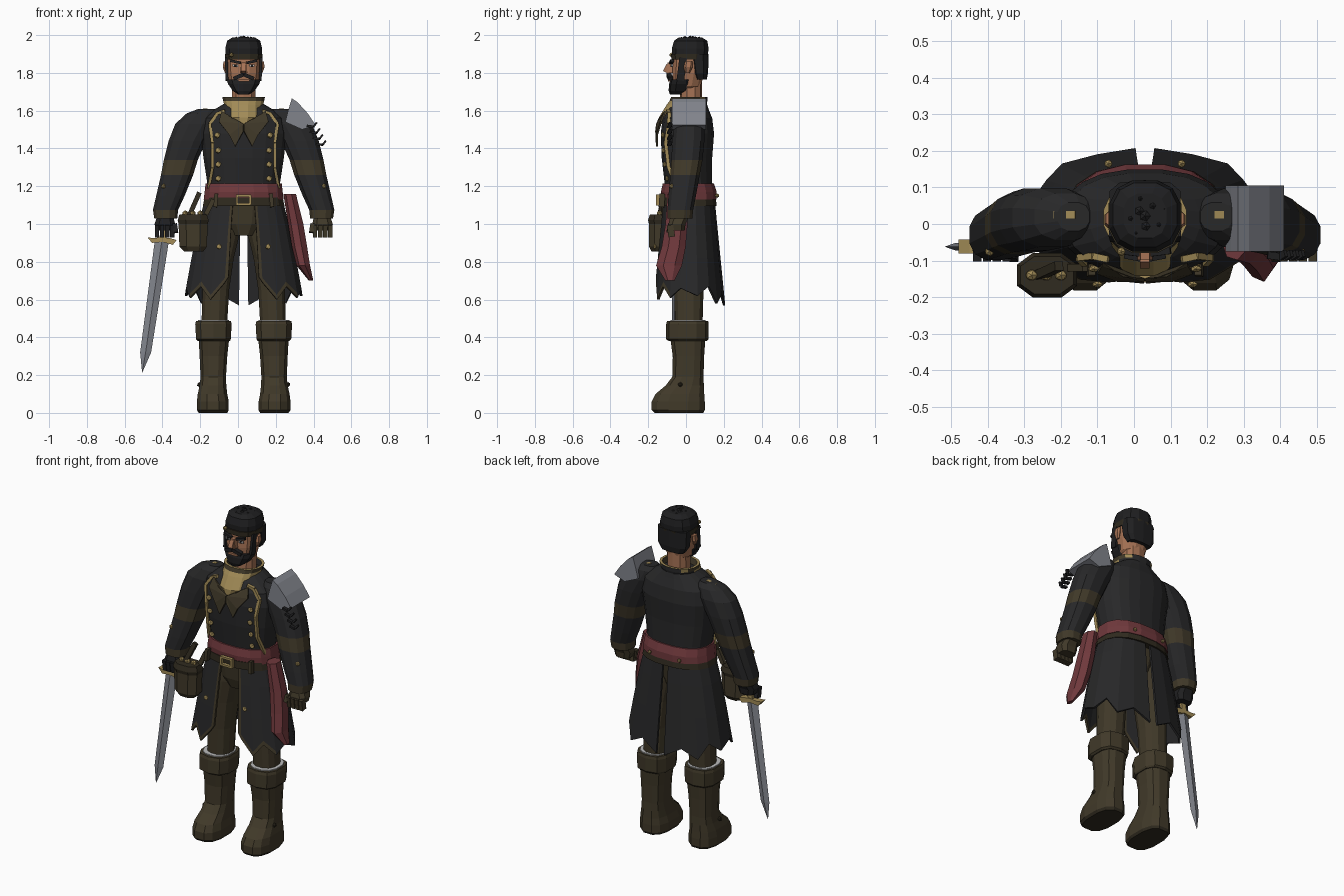
import bpy, bmesh, math, random
from mathutils import Vector, Matrix

random.seed(4)
CX = 0.03  # body centre line
COL = {"coat_black": (.021, .021, .022), "hair_black": (.014, .014, .015), "leather": (.052, .041, .022),
       "dark_leather": (.03, .024, .014), "gold": (.36, .26, .095), "sash_red": (.16, .04, .045),
       "steel": (.22, .23, .26), "skin": (.38, .17, .09), "pale": (.5, .5, .5)}
MATS = {}
for k, c in COL.items():
    MATS[k] = bpy.data.materials.new(k)
    MATS[k].diffuse_color = (*c, 1)


def finish(name, bm, mat):
    """mat is a colour name or a rule from face centre and normal to a colour name"""
    bmesh.ops.recalc_face_normals(bm, faces=bm.faces)
    me = bpy.data.meshes.new(name)
    used = []
    for f in bm.faces:
        f.normal_update()
        m = mat(f.calc_center_median(), f.normal) if callable(mat) else mat
        if m not in used:
            used.append(m)
            me.materials.append(MATS[m])
        f.material_index = used.index(m)
    bm.to_mesh(me)
    bm.free()
    ob = bpy.data.objects.new(name, me)
    bpy.context.collection.objects.link(ob)
    return ob


def sp(v, p):
    return math.copysign(abs(v) ** (2 / p), v)


def loft(name, rings, mat, n=12, p=2.4, phase=.5):
    """rings of (z, x0, x1, y0, y1) joined into a closed body"""
    bm = bmesh.new()
    rows = []
    for z, x0, x1, y0, y1 in rings:
        a = [math.tau * (i + phase) / n for i in range(n)]
        rows.append([bm.verts.new(((x0 + x1) / 2 + abs(x1 - x0) / 2 * sp(math.cos(t), p),
                                   (y0 + y1) / 2 + (y1 - y0) / 2 * sp(math.sin(t), p), z)) for t in a])
    for r, q in zip(rows, rows[1:]):
        for i in range(n):
            j = (i + 1) % n
            bm.faces.new((r[i], r[j], q[j], q[i]))
    bm.faces.new(rows[0])
    bm.faces.new(rows[-1])
    return finish(name, bm, mat)


def side(rings, s):
    return [(z, CX + s * a, CX + s * b, c, d) for z, a, b, c, d in rings]


def bar(name, a, b, w, t, mat):
    """box from a to b, w wide across and t thick toward the front"""
    a, b = Vector(a), Vector(b)
    d = (b - a).normalized()
    u = d.cross(Vector((0, 1, 0))).normalized()
    v = d.cross(u)
    bm = bmesh.new()
    bmesh.ops.create_cube(bm, size=1, matrix=Matrix.Translation((a + b) / 2) @
                          Matrix((u * w, v * t, d * (b - a).length)).transposed().to_4x4())
    return finish(name, bm, mat)


def ball(name, c, r, mat, flat=1):
    bm = bmesh.new()
    bmesh.ops.create_icosphere(bm, subdivisions=1, radius=r,
                               matrix=Matrix.Translation(c) @ Matrix.Diagonal((1, flat, 1, 1)))
    return finish(name, bm, mat)


def prism(name, pts, y0, y1, mat):
    bm = bmesh.new()
    f = bm.faces.new([bm.verts.new((x, y0, z)) for x, z in pts])
    g = bmesh.ops.extrude_face_region(bm, geom=[f])["geom"]
    bmesh.ops.translate(bm, vec=(0, y1 - y0, 0), verts=[v for v in g if isinstance(v, bmesh.types.BMVert)])
    return finish(name, bm, mat)


# Coat body
TORSO = [(1.12, -.17, .23, -.115, .15), (1.22, -.165, .225, -.115, .14), (1.35, -.185, .245, -.13, .14),
         (1.48, -.2, .26, -.135, .15), (1.56, -.185, .245, -.125, .14), (1.61, -.12, .18, -.1, .12),
         (1.64, -.07, .13, -.07, .11)]
loft("coat_body", TORSO, "coat_black", 20)


def chest(x, z, off=.008):
    """point lying just in front of the coat at x, z"""
    for r, q in zip(TORSO, TORSO[1:]):
        if z <= q[0]:
            break
    t = (z - r[0]) / (q[0] - r[0])
    _, x0, x1, y0, y1 = [a + (b - a) * t for a, b in zip(r, q)]
    k = min(.98, abs(x - (x0 + x1) / 2) / ((x1 - x0) / 2))
    return Vector((x, (y0 + y1) / 2 - (y1 - y0) / 2 * (1 - k ** 2.4) ** (1 / 2.4) - off, z))


# Standing collar with gold front, hollow at the neck
loft("collar", [(1.53, -.03, .09, -.145, .1), (1.565, -.075, .135, -.145, .11), (1.63, -.075, .135, -.105, .11),
                (1.65, -.08, .14, -.09, .115), (1.672, -.085, .145, -.08, .115), (1.672, -.07, .13, -.065, .1),
                (1.63, -.06, .12, -.05, .09)],
     lambda c, n: ("leather" if c.z > 1.645 and n.z < .5 and c.y < .06 else
                   "gold" if c.y < .04 or n.z > .9 or c.y < .1 and c.z > 1.66 else "coat_black"), 16, 2.2)

# Lapels, gold piping, buttons and shoulder tabs
for s in (-1, 1):
    bm = bmesh.new()
    vs = [bm.verts.new(chest(CX + s * d, z, o)) for d, z, o in
          [(0, 1.53, .02), (0, 1.49, .02), (.045, 1.41, .018), (.075, 1.47, .018),
           (.13, 1.54, .018), (.115, 1.595, .02), (.06, 1.56, .022)]]
    for i in range(1, 6):
        bm.faces.new((vs[0], vs[i], vs[i + 1]))
    lapel = finish("lapel", bm, "leather")
    lapel.modifiers.new("thick", "SOLIDIFY").thickness = .01
    line = [(.1, 1.6), (.14, 1.585), (.18, 1.53), (.165, 1.43), (.165, 1.3), (.185, 1.19)]
    for (d, z), (e, w) in zip(line, line[1:]):
        bar("gold_piping", chest(CX + s * d, z), chest(CX + s * e, w), .016, .018, "gold")
    for d, z in [(.14, 1.47), (.135, 1.39), (.135, 1.315), (.135, 1.24)]:
        ball("coat_button", chest(CX + s * d, z), .017, "gold", .6)
    bar("shoulder_tab", (CX + s * .19, .025, 1.607), (CX + s * .25, .025, 1.6), .012, .02, "gold")

# Sash, belt and buckle
loft("waist_sash", [(1.13, -.185, .245, -.13, .165), (1.17, -.18, .24, -.135, .165), (1.215, -.175, .235, -.125, .15)],
     "sash_red", 16)
loft("belt", [(1.095, -.19, .25, -.135, .165), (1.14, -.18, .24, -.135, .16)], "dark_leather", 16)
for a, b in [((-.01, 1.105), (.07, 1.105)), ((-.01, 1.15), (.07, 1.15)),
             ((-.005, 1.105), (-.005, 1.15)), ((.065, 1.105), (.065, 1.15))]:
    bar("buckle", (a[0], -.15, a[1]), (b[0], -.15, b[1]), .012, .02, "gold")
for s in (-1, 1):
    bar("belt_loop", (CX + s * .145, -.125, 1.16), (CX + s * .15, -.13, 1.09), .02, .03, "leather")
    ball("sash_stud", (CX + s * .1, .165, 1.15), .012, "gold")

# Coat skirts, split at front and back with a ragged hem
ANG = [.24, .3, .55, .8, 1.1, 1.4, 1.75, 2.1, 2.4, 2.75, 3.08]
HEM = [.72, .69, .6, .67, .61, .66, .62, .67, .58, .63, .57]


def skirt_pt(a, z, s):
    t = max(0, (1.15 - z) / .55)
    y0, y1 = -.12 - .055 * t, .15 + .055 * t
    return (CX + s * (.2 + .12 * t ** .8) * sp(math.sin(a), 2.2),
            (y0 + y1) / 2 - (y1 - y0) / 2 * sp(math.cos(a), 2.5), z)


for s in (-1, 1):
    bm = bmesh.new()
    grid = [[bm.verts.new(skirt_pt(a, z, s)) for z in (1.13, 1.0, .82, h + .025, h)] for a, h in zip(ANG, HEM)]
    for c, d in zip(grid, grid[1:]):
        for i in range(4):
            bm.faces.new((c[i], c[i + 1], d[i + 1], d[i]))
    edge = [f for f in bm.faces if all(v in grid[0] + grid[1] for v in f.verts)]
    brown = {tuple(round(q, 4) for q in f.calc_center_median()) for f in edge}
    hem = {tuple(round(q, 4) for q in f.calc_center_median()) for c in grid[1:4]
           for f in c[4].link_faces}
    sk = finish("coat_skirt", bm, lambda c, n: "leather" if tuple(round(q, 4) for q in c) in brown | hem
                else "coat_black")
    sk.modifiers.new("thick", "SOLIDIFY").thickness = .012
    ball("skirt_button", (CX + s * .13, -.165, .88), .016, "gold", .6)

# Hips, trousers and boots
loft("hips", [(.94, -.04, .1, -.08, .1), (1.0, -.1, .16, -.1, .11), (1.12, -.13, .19, -.115, .13)], "leather")
for s in (-1, 1):
    loft("trouser_leg", side([(.48, .085, .225, -.06, .09), (.65, .075, .22, -.065, .095), (.82, .05, .215, -.075, .1),
                              (.96, .015, .2, -.085, .11), (1.05, .01, .18, -.08, .11)], s), "leather")
    loft("boot_lining", side([(.47, .075, .245, -.085, .105), (.493, .075, .245, -.085, .105)], s), "pale")
    loft("boot_cuff", side([(.38, .07, .245, -.09, .108), (.39, .065, .255, -.105, .118),
                            (.47, .06, .26, -.105, .12), (.487, .065, .255, -.1, .117)], s), "leather", 10, 2.8)
    loft("boot", side([(0, .085, .24, -.17, .095), (.015, .077, .25, -.185, .103), (.06, .077, .25, -.185, .103),
                       (.1, .085, .245, -.165, .1), (.145, .09, .235, -.11, .097), (.19, .092, .23, -.075, .095),
                       (.3, .085, .235, -.072, .098), (.39, .075, .24, -.085, .105)], s),
         lambda c, n: "dark_leather" if c.z < .03 else "leather", 12, 2.7)
    ball("boot_stud", (CX + s * .235, -.03, .15), .013, "dark_leather")

# Sleeves, hands and fingers
for s in (-1, 1):
    loft("sleeve", side([(1.03, .35, .475, -.1, .035), (1.075, .345, .482, -.1, .04), (1.15, .31, .465, -.095, .055),
                         (1.26, .265, .44, -.085, .075), (1.34, .24, .425, -.08, .09), (1.44, .195, .4, -.075, .1),
                         (1.53, .14, .365, -.065, .1), (1.585, .13, .305, -.045, .085),
                         (1.61, .15, .24, -.02, .06)], s),
         lambda c, n: "leather" if 1.26 < c.z < 1.34 or c.z < 1.07 else "coat_black", 12, 2.4)
    glove = "hair_black" if s < 0 else "leather"
    loft("hand", side([(.965, .37, .465, -.09, -.005), (1.0, .36, .475, -.095, .0), (1.04, .37, .46, -.085, .02)], s),
         glove, 8, 3)
    for i in range(4):
        d = .378 + i * .027
        bar("finger", (CX + s * d, -.085, .995), (CX + s * d, -.075, .932), .023, .035, glove)
    bar("thumb", (CX + s * .365, -.08, 1.0), (CX + s * .358, -.09, .955), .024, .028, glove)
    ball("sleeve_button", (CX + s * .425, -.075, 1.2), .014, "gold")

# Steel shoulder plate with dark hooks below it
prism("shoulder_plate", [(.25, 1.54), (.265, 1.6), (.285, 1.665), (.315, 1.645), (.37, 1.585), (.41, 1.525),
                         (.34, 1.5)], -.075, .105, "steel")
for i in range(4):
    x, z = .365 + .016 * i, 1.52 - .032 * i
    bar("plate_hook", (x, -.085, z), (x + .035, -.09, z - .005), .012, .02, "hair_black")
    bar("plate_hook", (x + .035, -.09, z - .005), (x + .05, -.08, z + .015), .01, .02, "hair_black")

# Hanging sash cloth
loft("sash_tail", [(.7, .375, .4, -.11, -.06), (.78, .31, .385, -.16, -.02), (.88, .285, .37, -.13, 0),
                   (1.0, .265, .35, -.11, .01), (1.16, .24, .31, -.1, .0)], "sash_red", 7, 2)

# Pouch with lid and tool
loft("pouch", [(.855, -.29, -.18, -.185, -.1), (.88, -.315, -.16, -.2, -.08), (1.0, -.32, -.155, -.2, -.08),
               (1.02, -.325, -.15, -.205, -.075), (1.05, -.315, -.16, -.195, -.085)],
     lambda c, n: "dark_leather" if c.z > 1.0 else "leather", 8, 2.4)
bar("pouch_tool", (-.26, -.14, 1.04), (-.205, -.115, 1.165), .025, .025, "dark_leather")
for x in (-.28, -.24, -.2):
    ball("pouch_item", (x, -.14, 1.055), .018, "gold", .9)
bar("pouch_strap", (-.17, -.12, 1.05), (-.13, -.12, 1.13), .025, .02, "leather")

# Sword: blade, guard, grip
loft("blade", [(.215, -.508, -.506, -.065, -.063), (.32, -.518, -.46, -.072, -.052), (.915, -.44, -.365, -.076, -.048)],
     "steel", 4, 2, 0)
prism("sword_guard", [(-.48, .93), (-.455, .9), (-.4, .905), (-.345, .89), (-.325, .915), (-.36, .925),
                      (-.4, .93), (-.45, .925)], -.08, -.042, "gold")
bar("sword_grip", (-.402, -.06, .92), (-.385, -.06, 1.03), .03, .03, "gold")

# Neck and head
loft("neck", [(1.6, -.035, .095, -.035, .085), (1.76, -.035, .095, -.03, .085)], "skin", 10)
loft("head", [(1.695, -.01, .07, -.055, .04), (1.73, -.045, .105, -.07, .08), (1.8, -.06, .12, -.075, .1),
              (1.88, -.063, .123, -.07, .11), (1.93, -.05, .11, -.06, .1)], "skin", 12, 2.5)
loft("hair_cap", [(1.885, -.07, .13, -.075, .118), (1.93, -.07, .13, -.078, .122), (1.97, -.06, .12, -.065, .115),
                  (1.988, -.03, .09, -.04, .085)], "hair_black", 12, 2.5)
loft("hair_back", [(1.765, -.045, .105, .045, .11), (1.8, -.066, .126, .03, .117), (1.9, -.07, .13, .01, .12)],
     "hair_black", 10, 3)
loft("headband", [(1.87, -.07, .13, -.08, .116), (1.9, -.073, .133, -.082, .122)], "dark_leather", 12, 2.5)
ball("headband_stud", (-.035, -.075, 1.895), .013, "gold")
for i in range(14):
    a, r = i * 2.4, .075 * math.sqrt(i / 14)
    ball("hair_curl", (CX + r * math.cos(a), .022 + r * math.sin(a), 1.981 - 3.2 * r * r), random.uniform(.016, .019),
         "hair_black")

# Beard, moustache, nose, eyes, brows, ears
loft("beard", [(1.685, .0, .06, -.085, .0), (1.705, -.03, .09, -.092, .03), (1.74, -.055, .115, -.09, .04),
               (1.765, -.064, .124, -.082, .04)], "hair_black", 10, 2.6)
bar("mouth", (.0, -.089, 1.76), (.06, -.089, 1.76), .012, .012, "skin")
prism("nose", [(.01, 1.8), (.05, 1.8), (.042, 1.855), (.018, 1.855)], -.098, -.05, "skin")
bar("nose_tip", (.03, -.108, 1.803), (.03, -.09, 1.84), .026, .03, "skin")
for s in (-1, 1):
    bar("moustache", (CX, -.092, 1.792), (CX + s * .052, -.082, 1.77), .02, .025, "hair_black")
    bar("sideburn", (CX + s * .088, -.03, 1.76), (CX + s * .092, -.015, 1.88), .014, .04, "hair_black")
    bar("eye_white", (CX + s * .03, -.076, 1.838), (CX + s * .058, -.074, 1.84), .012, .008, "pale")
    bar("pupil", (CX + s * .039, -.078, 1.839), (CX + s * .05, -.077, 1.839), .013, .009, "hair_black")
    bar("eyebrow", (CX + s * .016, -.08, 1.853), (CX + s * .07, -.073, 1.865), .014, .018, "hair_black")
    loft("ear", side([(1.8, .088, .1, -.005, .02), (1.83, .088, .112, -.012, .035), (1.86, .088, .108, -.005, .035)], s),
         "skin", 6)
